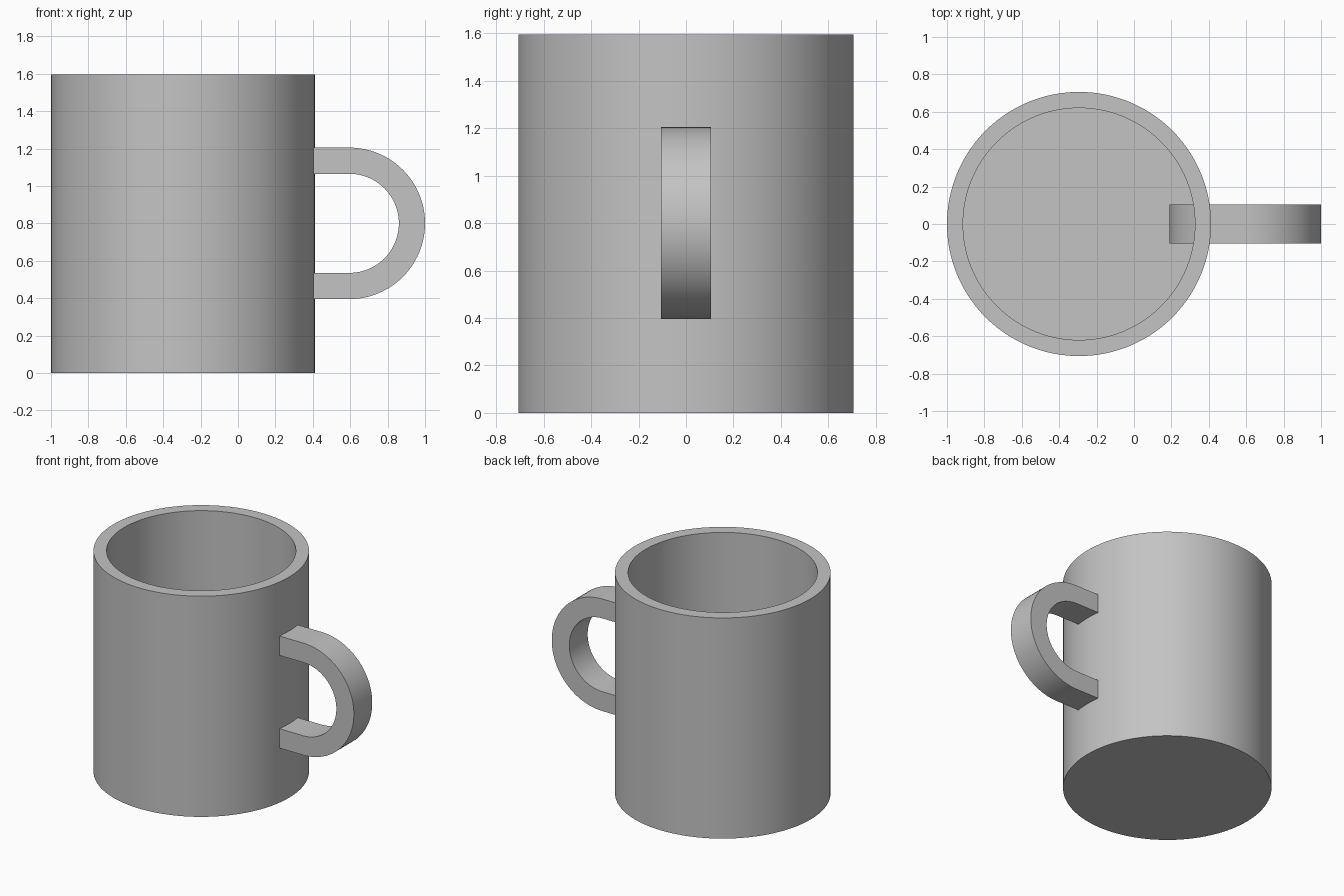
import bpy
import bmesh
import math

cube = bpy.data.objects.get("Cube")
if cube:
    bpy.data.objects.remove(cube, do_unlink=True)

CUP_X, HEIGHT = -0.294, 1.595
CUP_R, BORE_R, FLOOR = 0.706, 0.62, 0.09
GRIP_X, GRIP_Z, GRIP_OUT, GRIP_IN = 0.595, 0.8, 0.405, 0.265
HALF_WIDTH, WALL_X = 0.105, 0.36

grey = bpy.data.materials.new("plain grey")
grey.use_nodes = True
colour = (0.55, 0.55, 0.55, 1)
grey.diffuse_color = colour
grey.node_tree.nodes["Principled BSDF"].inputs["Base Color"].default_value = colour


def finish(name, bm):
    bmesh.ops.recalc_face_normals(bm, faces=bm.faces[:])
    mesh = bpy.data.meshes.new(name)
    bm.to_mesh(mesh)
    bm.free()
    mesh.materials.append(grey)
    obj = bpy.data.objects.new(name, mesh)
    bpy.context.collection.objects.link(obj)
    bpy.ops.object.select_all(action='DESELECT')
    obj.select_set(True)
    bpy.context.view_layer.objects.active = obj
    bpy.ops.object.shade_smooth_by_angle(angle=math.radians(30))
    return obj


def arc(radius, start, end, steps=48):
    """Points in x, z around the grip centre, angles in radians."""
    angles = [start + (end - start) * i / steps for i in range(steps + 1)]
    return [(GRIP_X + radius * math.cos(a), GRIP_Z + radius * math.sin(a)) for a in angles]


def plate(name, outline):
    """Extrude an x, z outline across the handle width."""
    bm = bmesh.new()
    face = bm.faces.new([bm.verts.new((x, -HALF_WIDTH, z)) for x, z in outline])
    side = bmesh.ops.extrude_face_region(bm, geom=[face])
    verts = [v for v in side["geom"] if isinstance(v, bmesh.types.BMVert)]
    bmesh.ops.translate(bm, verts=verts, vec=(0, 2 * HALF_WIDTH, 0))
    return finish(name, bm)


# Cup: stacked rings, capped at the underside and the inner floor
bm = bmesh.new()
SIDES = 128
rings = []
for radius, z in ((CUP_R, 0), (CUP_R, HEIGHT), (BORE_R, HEIGHT), (BORE_R, FLOOR)):
    turns = [2 * math.pi * i / SIDES for i in range(SIDES)]
    rings.append([bm.verts.new((CUP_X + radius * math.cos(t), radius * math.sin(t), z))
                  for t in turns])
for low, high in zip(rings, rings[1:]):
    for i in range(SIDES):
        j = (i + 1) % SIDES
        bm.faces.new((low[i], low[j], high[j], high[i]))
bm.faces.new(rings[0])
bm.faces.new(rings[-1])
finish("cup", bm)

# Handle: half ring with two straight arms running into the wall
quarter = math.pi / 2
outer = arc(GRIP_OUT, -quarter, quarter)
inner = arc(GRIP_IN, quarter, -quarter)
plate("handle", [(WALL_X, outer[0][1])] + outer + [(WALL_X, outer[-1][1])]
      + [(WALL_X, inner[0][1])] + inner + [(WALL_X, inner[-1][1])])

# Rounded end of the handle that shows inside the cup
spread = math.acos((WALL_X - GRIP_X) / GRIP_OUT)
plate("inner_handle_end", arc(GRIP_OUT, spread, 2 * math.pi - spread))
